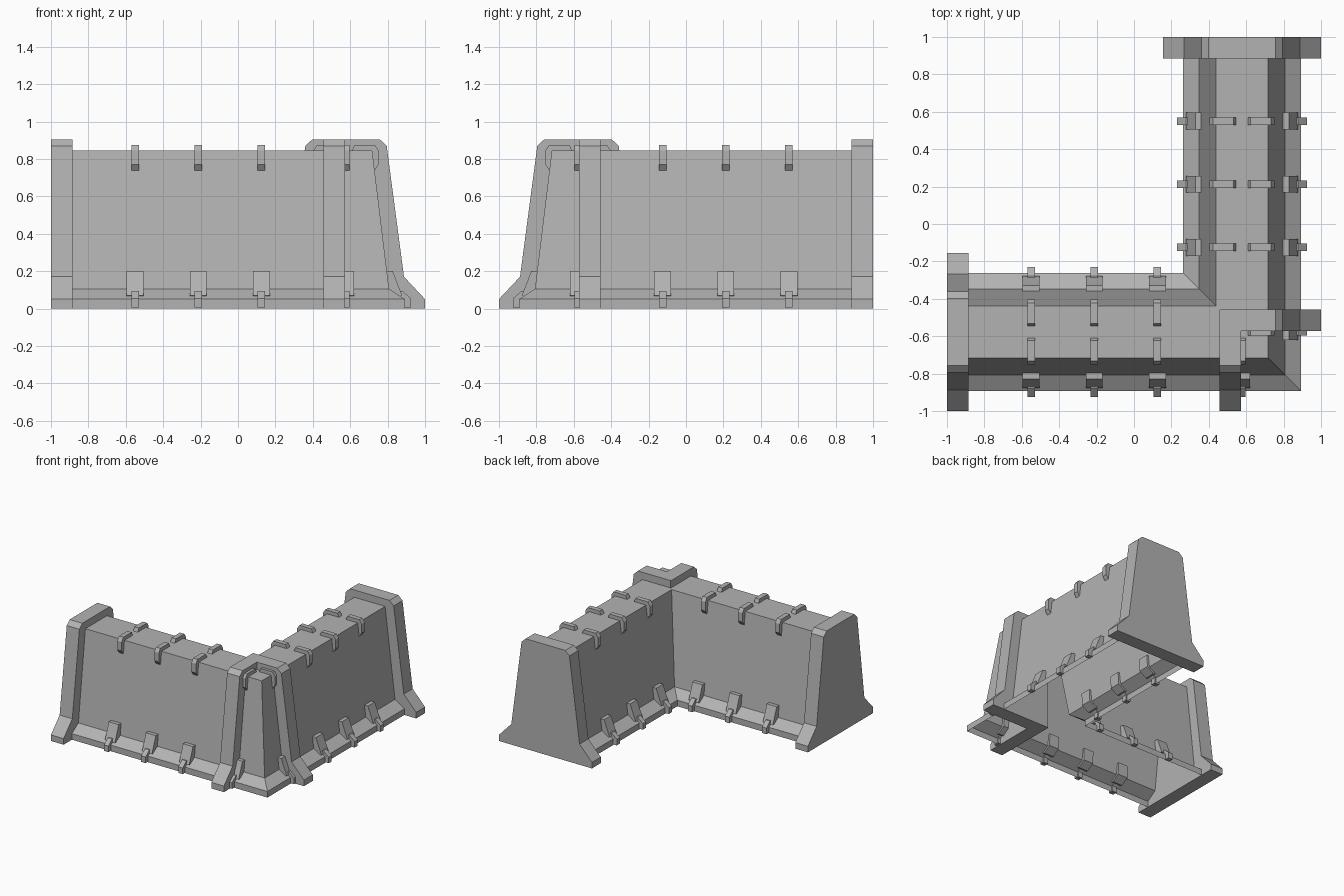
import bpy
import bmesh

cube = bpy.data.objects.get("Cube")
if cube:
    bpy.data.objects.remove(cube, do_unlink=True)

C = 0.5775  # distance of each wall's centre line from the origin

grey = bpy.data.materials.new("concrete_grey")
grey.use_nodes = True
colour = (0.45, 0.45, 0.45, 1)
grey.diffuse_color = colour
grey.node_tree.nodes["Principled BSDF"].inputs["Base Color"].default_value = colour


def finish(bm, name):
    bmesh.ops.recalc_face_normals(bm, faces=bm.faces)
    mesh = bpy.data.meshes.new(name)
    bm.to_mesh(mesh)
    bm.free()
    mesh.materials.append(grey)
    obj = bpy.data.objects.new(name, mesh)
    bpy.context.collection.objects.link(obj)
    return obj


def place(arm, along, d, z):
    """Front arm runs along x; the side arm is its diagonal mirror."""
    x, y = along, -C - d
    return (x, y, z) if arm == "front" else (-y, -x, z)


def prism(name, arm, profile, start, end, side=1):
    """Extrude an offset/height profile along one arm."""
    bm = bmesh.new()
    rings = [[bm.verts.new(place(arm, a, d * side, z)) for d, z in profile]
             for a in (start, end)]
    bm.faces.new(rings[0])
    bm.faces.new(rings[1])
    n = len(profile)
    for i in range(n):
        j = (i + 1) % n
        bm.faces.new((rings[0][i], rings[0][j], rings[1][j], rings[1][i]))
    return finish(bm, name)


def mirrored(half):
    return half + [(-d, z) for d, z in reversed(half)]


# Mitred wall shell, open underneath
wall_half = [(0.315, 0), (0.315, 0.05), (0.23, 0.105), (0.14, 0.845)]
bm = bmesh.new()
rows = []
for d, z in mirrored(wall_half):
    o = C + d
    rows.append([bm.verts.new(p) for p in
                 ((-0.95, -o, z), (o, -o, z), (o, 0.95, z))])
for low, high in zip(rows, rows[1:]):
    for k in range(2):
        bm.faces.new((low[k], low[k + 1], high[k + 1], high[k]))
finish(bm, "wall")

# Profiles as (offset from centre line, height)
cap_half = [(0.4225, 0), (0.4225, 0.05), (0.31, 0.17),
            (0.2175, 0.87), (0.18, 0.905)]
rib = cap_half + [(-0.1175, 0.905), (-0.1175, 0)]
top_clip = [(0.03, 0.84), (0.045, 0.875), (0.155, 0.875), (0.175, 0.845),
            (0.175, 0.77), (0.15, 0.735), (0.13, 0.8)]
foot_block = [(0.205, 0.2), (0.25, 0.2), (0.265, 0.16),
              (0.3, 0.07), (0.27, 0.06), (0.21, 0.1)]
foot_prong = [(0.26, 0.095), (0.3, 0.095), (0.3475, 0.055),
              (0.3475, 0.005), (0.305, 0.005), (0.305, 0.05)]

for arm in ("front", "side"):
    # End cap and corner buttress
    prism(arm + "_end_cap", arm, mirrored(cap_half), -1, -0.885)
    prism(arm + "_corner_rib", arm, rib, 0.4575, 0.5725)

    # Clips over the top edge and along the foot, on both faces
    for face, side in (("outer", 1), ("inner", -1)):
        spots = [-0.55, -0.2125, 0.125] + ([0.575] if side == 1 else [])
        for i, a in enumerate(spots):
            label = f"{arm}_{face}_{i + 1}"
            for part, profile, half in (("top_clip", top_clip, 0.02),
                                        ("foot_block", foot_block, 0.045),
                                        ("foot_prong", foot_prong, 0.02)):
                prism(f"{part}_{label}", arm, profile, a - half, a + half, side)
